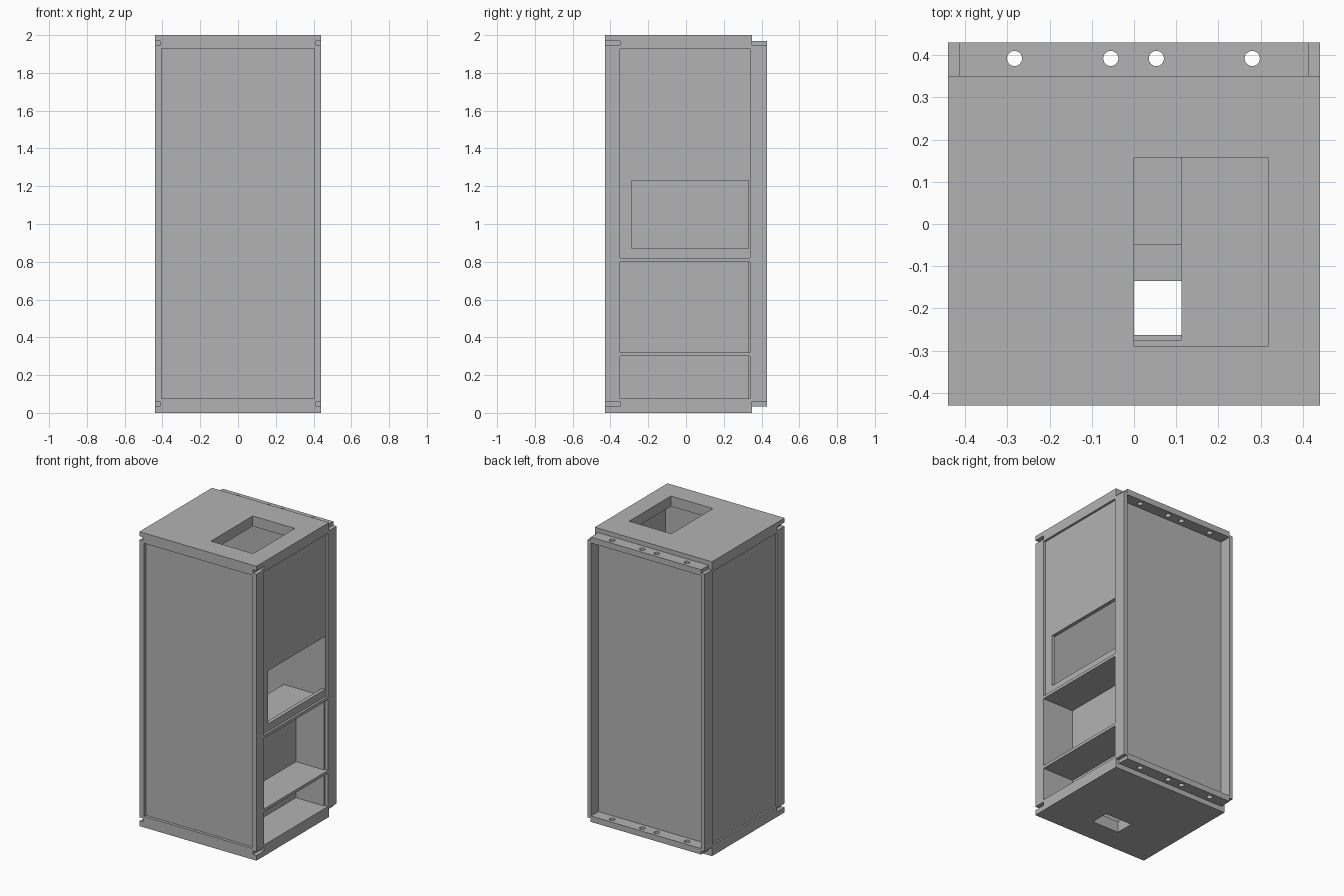
import bpy, bmesh
from mathutils import Matrix

cube = bpy.data.objects.get("Cube")
if cube:
    bpy.data.objects.remove(cube, do_unlink=True)

grey = bpy.data.materials.new("mid grey")
grey.use_nodes = True
colour = (0.45, 0.45, 0.45, 1)
grey.diffuse_color = colour
grey.node_tree.nodes["Principled BSDF"].inputs["Base Color"].default_value = colour


def make(name, bm):
    mesh = bpy.data.meshes.new(name)
    bm.to_mesh(mesh)
    bm.free()
    mesh.materials.append(grey)
    ob = bpy.data.objects.new(name, mesh)
    bpy.context.scene.collection.objects.link(ob)
    return ob


def box(name, x, y, z):
    """Box from (low, high) ranges on each axis."""
    bm = bmesh.new()
    bmesh.ops.create_cube(bm, size=1)
    for v in bm.verts:
        v.co = [r[0] if c < 0 else r[1] for c, r in zip(v.co, (x, y, z))]
    return make(name, bm)


def drill(name, x, y, z):
    bm = bmesh.new()
    bmesh.ops.create_cone(bm, cap_ends=True, segments=24, radius1=0.018, radius2=0.018,
                          depth=0.2, matrix=Matrix.Translation((x, y, z)))
    return make(name, bm)


def cut(ob, cutters):
    """Subtract the cutters and keep only the finished mesh."""
    for c in cutters:
        mod = ob.modifiers.new("cut", "BOOLEAN")
        mod.operation = "DIFFERENCE"
        mod.solver = "EXACT"
        mod.object = c
        c.hide_render = True
    graph = bpy.context.evaluated_depsgraph_get()
    mesh = bpy.data.meshes.new_from_object(ob.evaluated_get(graph))
    ob.modifiers.clear()
    ob.data = mesh
    for c in cutters:
        bpy.data.objects.remove(c, do_unlink=True)


W, FRONT, BACK, REAR = 0.44, -0.43, 0.35, 0.43
LOW, HIGH = 0.075, 1.93
INNER = 0.405


def corner_slots(z):
    return [box("slot_cutter", sorted((s * 0.413, s * 0.5)), (-0.5, -0.35), z) for s in (-1, 1)]


# Top and bottom plates with openings and slotted front corners
top = box("top_plate", (-W, W), (FRONT, BACK), (HIGH, 2))
cut(top, corner_slots((1.945, 1.97)) +
    [box("hole_cutter", (0, 0.317), (-0.29, 0.158), (1.8, 2.2))])
bottom = box("bottom_plate", (-W, W), (FRONT, BACK), (0, LOW))
cut(bottom, corner_slots((0.035, 0.06)) +
    [box("hole_cutter", (-0.09, 0.113), (-0.263, -0.135), (-0.1, 0.2))])

# Corner posts
for side, s in (("right", -1), ("left", 1)):
    box(side + "_front_post", sorted((s * INNER, s * W)), (FRONT, -0.35), (LOW, HIGH))
    box(side + "_rear_post", sorted((s * 0.413, s * W)), (BACK - 0.01, REAR), (0.06, 1.945))

# Rear flanges drilled for fixings
for name, z in (("top_flange", (HIGH, 1.97)), ("bottom_flange", (0.035, LOW))):
    flange = box(name, (-0.415, 0.415), (BACK, REAR), z)
    cut(flange, [drill("drill_cutter", x, 0.392, sum(z) / 2)
                 for x in (-0.283, -0.055, 0.053, 0.28)])

# Wall panels, set slightly back from the frame
box("front_panel", (-INNER, INNER), (-0.41, -0.35), (LOW, HIGH))
box("back_panel", (-0.415, 0.415), (0.33, BACK), (LOW, HIGH))
box("right_panel", (-0.428, -0.40), (-0.35, BACK), (LOW, HIGH))

# Upper access panel with a window
access = box("left_access_panel", (0.40, 0.425), (-0.35, 0.345), (0.82, HIGH))
cut(access, [box("window_cutter", (0.3, 0.5), (-0.285, 0.33), (0.87, 1.23))])

# Shelves with a drop opening
for name, z, y in (("upper_shelf", (0.80, 0.82), (-0.275, 0.33)),
                   ("lower_shelf", (0.30, 0.32), (-0.275, -0.05))):
    shelf = box(name, (-0.40, W), (-0.35, 0.345), z)
    cut(shelf, [box("hole_cutter", (-0.09, 0.113), y, (z[0] - 0.1, z[1] + 0.1))])

# Upright divider behind the open side compartments
box("compartment_divider", (0.185, 0.205), (-0.35, 0.33), (LOW, 0.80))
